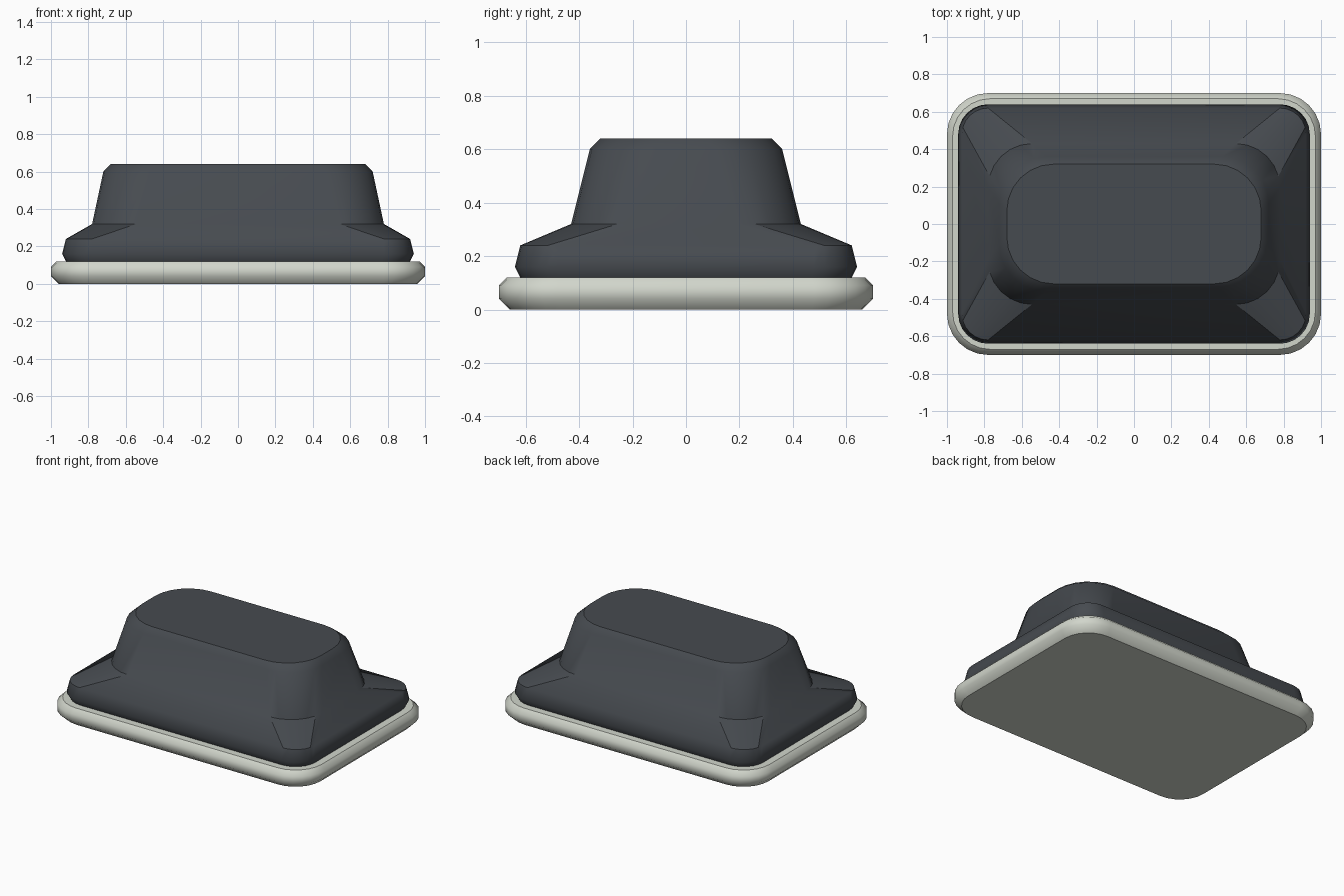
import bpy, bmesh
from math import cos, sin, pi

cube = bpy.data.objects.get("Cube")
if cube:
    bpy.data.objects.remove(cube, do_unlink=True)

SEGS = 6  # segments per rounded corner


def material(name, rgb):
    mat = bpy.data.materials.new(name)
    mat.use_nodes = True
    colour = (*rgb, 1.0)
    mat.diffuse_color = colour
    bsdf = next(n for n in mat.node_tree.nodes if n.type == 'BSDF_PRINCIPLED')
    bsdf.inputs["Base Color"].default_value = colour
    return mat


def rounded_ring(bm, hx, hy, r, z):
    """Rounded rectangle of half sizes hx, hy and corner radius r."""
    verts = []
    for q, (sx, sy) in enumerate([(1, 1), (-1, 1), (-1, -1), (1, -1)]):
        for i in range(SEGS + 1):
            a = (q + i / SEGS) * pi / 2
            verts.append(bm.verts.new((sx * (hx - r) + r * cos(a),
                                       sy * (hy - r) + r * sin(a), z)))
    return verts


def loft(name, levels, mat, ledge=None):
    """Skin a stack of rings; the corners of the ledge level get crisp borders."""
    bm = bmesh.new()
    rings = [rounded_ring(bm, *level) for level in levels]
    count = len(rings[0])
    corner_patches = [[] for _ in range(4)]
    for k, (low, high) in enumerate(zip(rings, rings[1:])):
        for i in range(count):
            j = (i + 1) % count
            face = bm.faces.new((low[i], low[j], high[j], high[i]))
            face.smooth = True
            q, s = divmod(i, SEGS + 1)
            end_strip = 0 if q % 2 == 0 else SEGS - 1
            if k == ledge and s < SEGS and s != end_strip:
                corner_patches[q].append(face)
    caps = [bm.faces.new(rings[0][::-1]), bm.faces.new(rings[-1])]
    # Crisp borders around the flat caps and the ledge corners
    for region in [[c] for c in caps] + corner_patches:
        for face in region:
            for edge in face.edges:
                if any(f not in region for f in edge.link_faces):
                    edge.smooth = False
    bmesh.ops.recalc_face_normals(bm, faces=bm.faces)
    mesh = bpy.data.meshes.new(name)
    bm.to_mesh(mesh)
    bm.free()
    mesh.materials.append(mat)
    obj = bpy.data.objects.new(name, mesh)
    bpy.context.collection.objects.link(obj)
    return obj


# Pale rim plate: half width, half depth, corner radius, height
loft("base_plate", [
    (0.96, 0.66, 0.19, 0.0),
    (1.00, 0.70, 0.22, 0.04),
    (1.00, 0.70, 0.22, 0.09),
    (0.97, 0.67, 0.20, 0.12),
], material("pale grey", (0.64, 0.67, 0.60)))

# Dark stepped housing with a sloping ledge
loft("housing", [
    (0.92, 0.62, 0.15, 0.12),
    (0.94, 0.64, 0.16, 0.16),
    (0.92, 0.62, 0.14, 0.24),
    (0.78, 0.43, 0.235, 0.32),
    (0.72, 0.36, 0.25, 0.60),
    (0.68, 0.32, 0.25, 0.64),
], material("dark slate", (0.062, 0.070, 0.080)), ledge=2)
